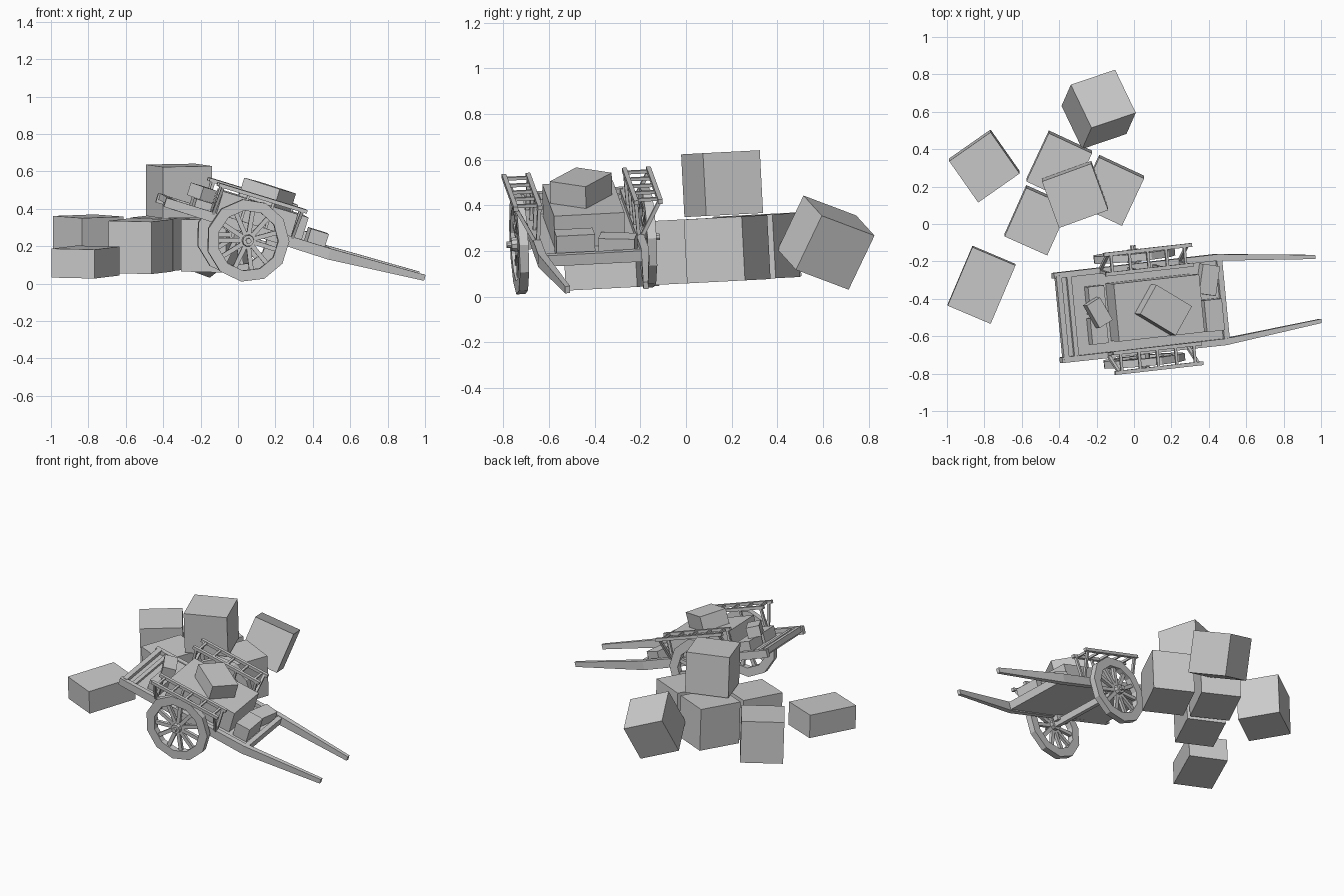
import bpy, bmesh
from math import radians, cos, sin, pi
from mathutils import Matrix, Vector

if "Cube" in bpy.data.objects:
    bpy.data.objects.remove(bpy.data.objects["Cube"])

grey = bpy.data.materials.new("plain_grey")
grey.use_nodes = True
GREY = (0.6, 0.6, 0.6, 1)
grey.diffuse_color = GREY
grey.node_tree.nodes["Principled BSDF"].inputs["Base Color"].default_value = GREY


def rot(deg, axis):
    return Matrix.Rotation(radians(deg), 4, axis)


# Everything shares a gently sloping ground; the cart also tips onto its shafts
SLOPE = rot(3, 'X')
CART = Matrix.Translation((0.025, -0.45, 0.245)) @ SLOPE @ rot(5.5, 'Z') @ rot(17.3, 'Y')


def finish(name, bm, matrix, mirror=False):
    bmesh.ops.recalc_face_normals(bm, faces=bm.faces)
    mesh = bpy.data.meshes.new(name)
    bm.to_mesh(mesh)
    bm.free()
    mesh.materials.append(grey)
    obj = bpy.data.objects.new(name, mesh)
    bpy.context.collection.objects.link(obj)
    obj.matrix_world = matrix
    if mirror:
        mod = obj.modifiers.new("Mirror", 'MIRROR')
        mod.use_axis = (False, True, False)
        mod.use_mirror_merge = False
    return obj


def block(bm, centre, size, turn=0):
    m = Matrix.Translation(centre) @ rot(turn, 'Z') @ Matrix.Diagonal((*size, 1))
    bmesh.ops.create_cube(bm, size=1, matrix=m)


def bar(bm, p, q, w, h):
    p, q = Vector(p), Vector(q)
    d = q - p
    m = Matrix.Translation((p + q) / 2) @ d.to_track_quat('X', 'Z').to_matrix().to_4x4()
    bmesh.ops.create_cube(bm, size=1, matrix=m @ Matrix.Diagonal((d.length, w, h, 1)))


def loft(bm, stations):
    """Rectangular sections (x, y, z, width, height) joined along x."""
    rings = []
    for x, y, z, w, h in stations:
        rings.append([bm.verts.new((x, y + a * w / 2, z + b * h / 2))
                      for a, b in ((-1, -1), (1, -1), (1, 1), (-1, 1))])
    for r, s in zip(rings, rings[1:]):
        for i in range(4):
            bm.faces.new((r[i], r[i - 1], s[i - 1], s[i]))
    bm.faces.new(rings[0])
    bm.faces.new(rings[-1])


def crate(name, centre, size, turn, matrix=None):
    bm = bmesh.new()
    if matrix is None:
        block(bm, (0, 0, 0), size)
        matrix = Matrix.Translation(centre) @ SLOPE @ rot(turn, 'Z')
    else:
        block(bm, centre, size, turn)
    finish(name, bm, matrix)


# Side beams running on into tapered shafts
bm = bmesh.new()
loft(bm, [(-0.48, 0.227, 0.065, 0.03, 0.05),
          (0.443, 0.227, 0.058, 0.035, 0.06),
          (0.98, 0.172, 0.085, 0.022, 0.032)])
finish("shaft_beams", bm, CART, True)

# Bed floor and cross bars
bm = bmesh.new()
block(bm, (0.01, 0, 0.05), (0.9, 0.44, 0.025))
finish("bed_floor", bm, CART)
bm = bmesh.new()
block(bm, (-0.455, 0, 0.075), (0.03, 0.45, 0.035))
block(bm, (-0.395, 0, 0.068), (0.025, 0.43, 0.03))
block(bm, (0.45, 0, 0.06), (0.03, 0.45, 0.05))
finish("cross_bars", bm, CART)

# Axle with its brackets
bm = bmesh.new()
block(bm, (0, 0, 0), (0.04, 0.54, 0.04))
for s in (-1, 1):
    block(bm, (0, s * 0.21, 0.025), (0.09, 0.035, 0.04))
finish("axle", bm, CART)

# Wheels: faceted rim, spokes, hub
N, PHASE, WY = 11, radians(16), 0.282
bm = bmesh.new()
rings = []
for i in range(N):
    a = PHASE + 2 * pi * i / N
    rings.append([bm.verts.new((r * cos(a), WY + t, r * sin(a)))
                  for r, t in ((0.163, -0.02), (0.222, -0.02), (0.222, 0.02), (0.163, 0.02))])
for i in range(N):
    r, s = rings[i - 1], rings[i]
    for k in range(4):
        bm.faces.new((r[k], r[k - 1], s[k - 1], s[k]))
finish("wheel_rims", bm, CART, True)
bm = bmesh.new()
for i in range(N):
    a = PHASE + 2 * pi * (i + 0.5) / N
    bar(bm, (0.02 * cos(a), WY, 0.02 * sin(a)), (0.165 * cos(a), WY, 0.165 * sin(a)), 0.02, 0.024)
finish("wheel_spokes", bm, CART, True)
bm = bmesh.new()
bmesh.ops.create_cone(bm, cap_ends=True, segments=10, radius1=0.038, radius2=0.03, depth=0.07,
                      matrix=Matrix.Translation((0, WY, 0)) @ rot(-90, 'X'))
bmesh.ops.create_cone(bm, cap_ends=True, segments=8, radius1=0.015, radius2=0.015, depth=0.03,
                      matrix=Matrix.Translation((0, WY + 0.04, 0)) @ rot(-90, 'X'))
finish("wheel_hubs", bm, CART, True)

# Ladder racks above the wheels, on posts and slanted braces
bm = bmesh.new()
for y in (0.212, 0.318):
    bar(bm, (-0.24, y, 0.24), (0.255, y, 0.24), 0.02, 0.02)
for i in range(5):
    x = -0.2 + i * 0.103
    bar(bm, (x, 0.212, 0.24), (x, 0.318, 0.24), 0.014, 0.014)
finish("side_racks", bm, CART, True)
bm = bmesh.new()
for x in (-0.215, 0.23):
    bar(bm, (x, 0.222, 0.08), (x, 0.212, 0.24), 0.016, 0.016)
    bar(bm, (x, 0.236, 0.08), (x, 0.316, 0.235), 0.016, 0.016)
for x in (-0.06, 0.08):
    bar(bm, (x, 0.222, 0.08), (x, 0.212, 0.24), 0.014, 0.014)
finish("rack_posts", bm, CART, True)

# Load on the cart
for name, centre, size, turn in (
        ("large_load_box", (0.05, 0, 0.135), (0.48, 0.31, 0.15), 0),
        ("top_load_box", (0.057, -0.01, 0.26), (0.23, 0.18, 0.1), -36),
        ("front_left_load_box", (0.37, 0.115, 0.095), (0.095, 0.16, 0.07), -14),
        ("front_right_load_box", (0.37, -0.075, 0.11), (0.1, 0.17, 0.095), 0),
        ("rear_left_load_box", (-0.265, 0.075, 0.095), (0.09, 0.15, 0.07), 0),
        ("rear_right_load_box", (-0.27, -0.09, 0.095), (0.09, 0.14, 0.07), 0),
        ("rear_upper_load_box", (-0.28, 0.01, 0.165), (0.085, 0.14, 0.07), 25)):
    crate(name, centre, size, turn, CART)

# Crates standing on the ground
for name, centre, size, turn in (
        ("low_crate", (-0.815, -0.325, 0.115), (0.25, 0.34, 0.155), -23),
        ("outer_crate", (-0.80, 0.31, 0.22), (0.27, 0.27, 0.28), 35),
        ("near_crate", (-0.52, 0.02, 0.2), (0.25, 0.285, 0.28), -24),
        ("far_crate", (-0.40, 0.31, 0.217), (0.255, 0.285, 0.28), -25),
        ("inner_crate", (-0.125, 0.18, 0.208), (0.265, 0.28, 0.28), -25),
        ("stacked_crate", (-0.315, 0.158, 0.495), (0.28, 0.265, 0.275), 20)):
    crate(name, centre, size, turn)

# Toppled crate resting on one corner
x_axis = Vector((0.236, 0.08, -0.088)).normalized()
z_axis = Vector((0.055, 0.115, 0.235))
z_axis = (z_axis - x_axis * z_axis.dot(x_axis)).normalized()
y_axis = z_axis.cross(x_axis)
tilt = Matrix((x_axis, y_axis, z_axis)).transposed().to_4x4()
crate("toppled_crate", (0, 0, 0), (0.265, 0.27, 0.267), 0,
      Matrix.Translation((-0.189, 0.613, 0.237)) @ tilt)
